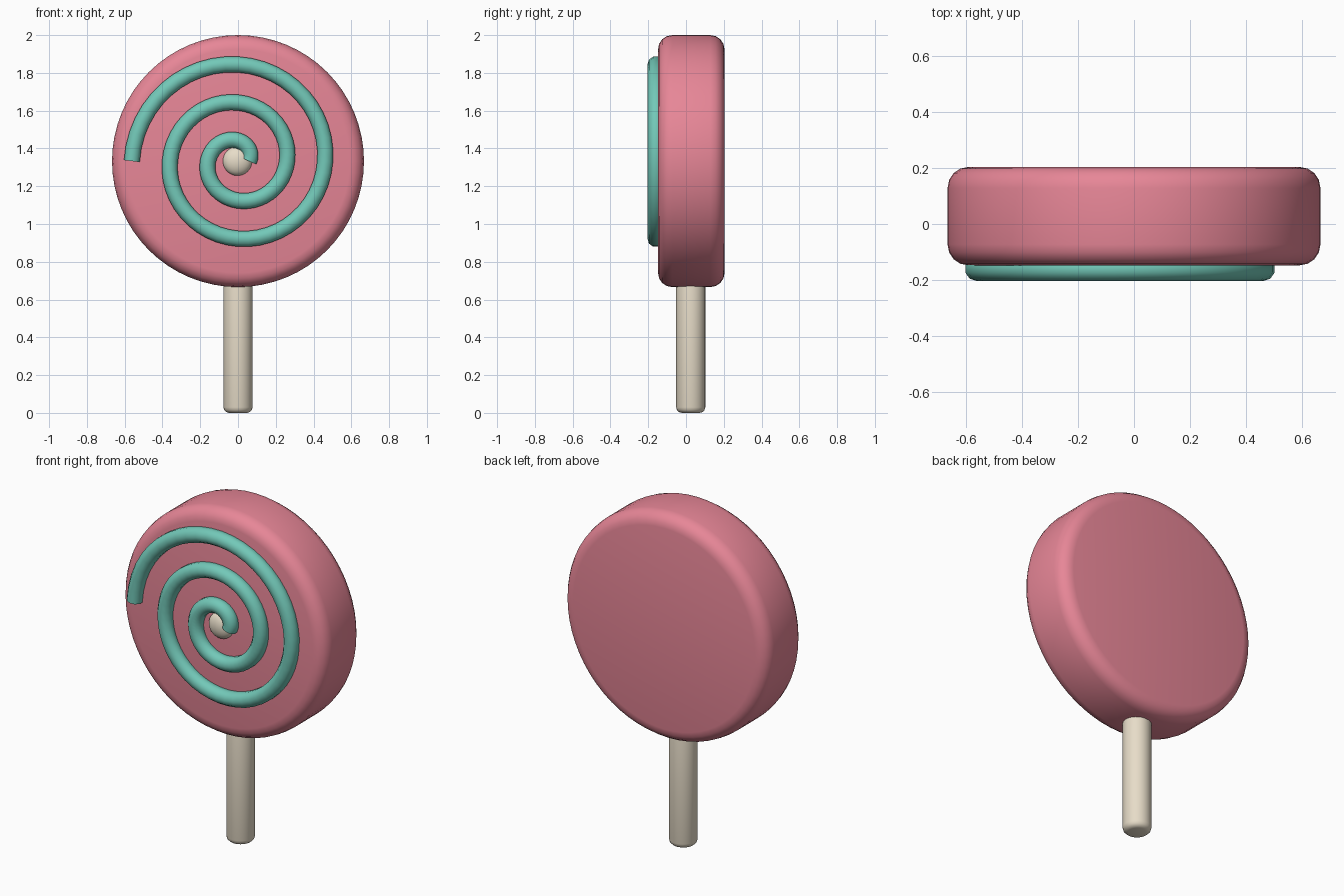
import bpy
from math import pi, cos, sin, radians

if "Cube" in bpy.data.objects:
    bpy.data.objects.remove(bpy.data.objects["Cube"])

CZ = 1.333      # height of the candy centre
CY = 0.028      # depth of the candy centre
FACE = -0.148   # front face of the candy


def paint(ob, name, rgb):
    mat = bpy.data.materials.get(name) or bpy.data.materials.new(name)
    mat.diffuse_color = (*rgb, 1)
    mat.use_nodes = True
    mat.node_tree.nodes["Principled BSDF"].inputs["Base Color"].default_value = mat.diffuse_color
    ob.data.materials.append(mat)


def smooth(ob, angle):
    bpy.ops.object.select_all(action='DESELECT')
    ob.select_set(True)
    bpy.context.view_layer.objects.active = ob
    bpy.ops.object.shade_smooth_by_angle(angle=radians(angle))


def rounded_cylinder(name, r, depth, loc, rot, bevel, verts, segments):
    bpy.ops.mesh.primitive_cylinder_add(vertices=verts, radius=r, depth=depth,
                                        location=loc, rotation=rot)
    ob = bpy.context.object
    ob.name = name
    mod = ob.modifiers.new("Bevel", 'BEVEL')
    mod.width = bevel
    mod.segments = segments
    mod.limit_method = 'ANGLE'
    mod.angle_limit = radians(40)
    bpy.ops.object.modifier_apply(modifier=mod.name)
    smooth(ob, 40)
    return ob


PINK = (0.80, 0.24, 0.31)
MINT = (0.17, 0.58, 0.48)
CREAM = (0.80, 0.72, 0.58)

# Candy disc
disc = rounded_cylinder("candy_disc", 0.667, 0.352, (0, CY, CZ), (pi / 2, 0, 0), 0.075, 64, 4)
paint(disc, "pink", PINK)

# Stick, ending inside the candy
stick = rounded_cylinder("stick", 0.077, 0.9, (0, CY - 0.003, 0.45), (0, 0, 0), 0.03, 32, 3)
paint(stick, "cream", CREAM)

# Icing spiral: 2.5 turns, half sunk in the front face
curve = bpy.data.curves.new("icing_spiral", 'CURVE')
curve.dimensions = '3D'
curve.bevel_depth = 0.044
curve.bevel_resolution = 3
curve.use_fill_caps = True
N = 120
spline = curve.splines.new('POLY')
spline.points.add(N)
for i, p in enumerate(spline.points):
    t = i / N
    r = 0.058 + 0.504 * t
    a = 5 * pi * t
    p.co = (r * cos(a), -0.16, CZ + r * sin(a), 1)
spiral = bpy.data.objects.new("icing_spiral", curve)
bpy.context.collection.objects.link(spiral)
bpy.ops.object.select_all(action='DESELECT')
spiral.select_set(True)
bpy.context.view_layer.objects.active = spiral
bpy.ops.object.convert(target='MESH')
spiral = bpy.context.object
smooth(spiral, 50)
paint(spiral, "mint", MINT)

# Centre button
bpy.ops.mesh.primitive_uv_sphere_add(segments=32, ring_count=16, radius=0.077,
                                     location=(-0.003, FACE, CZ))
button = bpy.context.object
button.name = "centre_button"
button.scale = (1, 0.6, 1)
bpy.ops.object.transform_apply(location=False, rotation=False, scale=True)
smooth(button, 60)
paint(button, "cream", CREAM)
